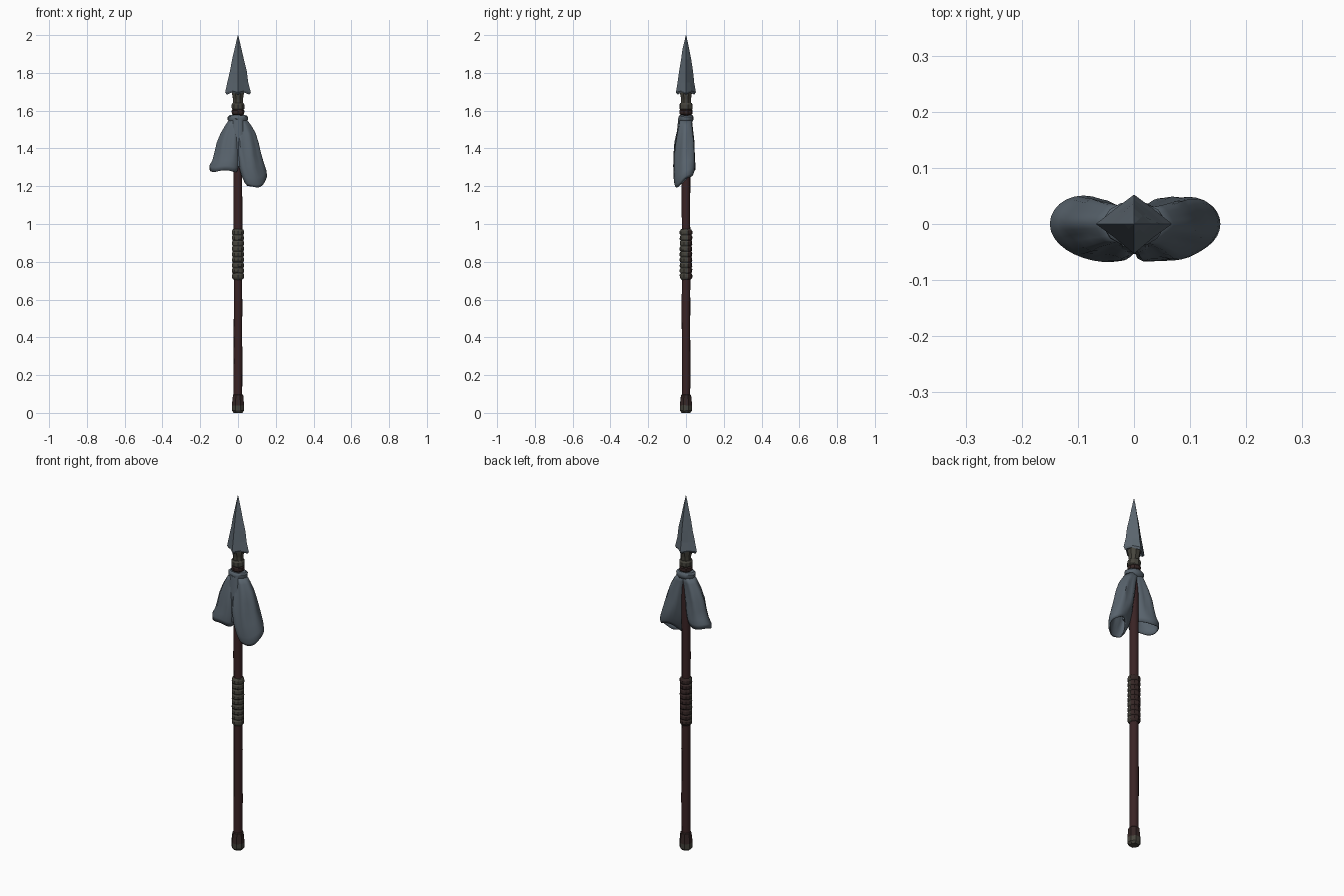
import bpy, bmesh, math, random
from mathutils import Vector

if "Cube" in bpy.data.objects:
    bpy.data.objects.remove(bpy.data.objects["Cube"])

random.seed(4)


def material(name, rgb):
    m = bpy.data.materials.new(name)
    m.diffuse_color = (*rgb, 1)
    m.use_nodes = True
    m.node_tree.nodes["Principled BSDF"].inputs["Base Color"].default_value = m.diffuse_color
    return m


STEEL = material("worn steel", (0.105, 0.132, 0.158))
CLOTH = material("grey blue cloth", (0.098, 0.125, 0.152))
WOOD = material("dark red wood", (0.042, 0.017, 0.018))
LEATHER = material("dark leather", (0.034, 0.019, 0.018))
CORD = material("olive cord", (0.060, 0.057, 0.045))


def loft(name, rings, mats, caps=True, smooth=None, rule=None):
    """Skin a stack of equal-length point rings."""
    bm = bmesh.new()
    vs = [[bm.verts.new(p) for p in ring] for ring in rings]
    n = len(vs[0])
    for a, b in zip(vs, vs[1:]):
        for i in range(n):
            j = (i + 1) % n
            bm.faces.new((a[i], a[j], b[j], b[i]))
    if caps:
        bm.faces.new(vs[0][::-1])
        bm.faces.new(vs[-1])
    bmesh.ops.recalc_face_normals(bm, faces=bm.faces[:])
    bm.normal_update()
    if rule:
        for f in bm.faces:
            f.material_index = rule(f.normal, f.calc_center_median())
    me = bpy.data.meshes.new(name)
    bm.to_mesh(me)
    bm.free()
    ob = bpy.data.objects.new(name, me)
    bpy.context.collection.objects.link(ob)
    for m in mats:
        me.materials.append(m)
    if smooth:
        bpy.ops.object.select_all(action='DESELECT')
        bpy.context.view_layer.objects.active = ob
        ob.select_set(True)
        bpy.ops.object.shade_smooth_by_angle(angle=math.radians(smooth))
    return ob


def circle(r, z, n, wobble=0.0, sy=1.0):
    pts = []
    for i in range(n):
        a = 2 * math.pi * (i + 0.5) / n
        k = r + random.uniform(-wobble, wobble)
        pts.append((k * math.cos(a), k * sy * math.sin(a),
                    z + random.uniform(-wobble, wobble)))
    return pts


def lathe(name, profile, n, mats, wobble=0.0, sy=1.0, **kw):
    return loft(name, [circle(r, z, n, wobble, sy) for r, z in profile], mats, **kw)


def front_cord(n, c):
    return 0 if n.y < 0.35 else 1


# Wooden shaft, slightly uneven
lathe("shaft", [(0.024, 0.05 + 1.55 * i / 12) for i in range(13)], 8, [WOOD],
      wobble=0.0012, smooth=50)

# Butt cap
lathe("butt_cap", [(0.024, 0), (0.034, 0.012), (0.035, 0.04), (0.031, 0.075), (0.029, 0.095),
                   (0.024, 0.098)], 8, [CORD, LEATHER], wobble=0.0008,
      rule=lambda n, c: 0 if c.z < 0.045 else 1)

# Wrapped hand grip made of ridged turns
turns = 9
grip = [(0.024, 0.705)]
for i in range(turns):
    z = 0.71 + 0.26 * i / turns
    grip += [(0.029, z), (0.033, z + 0.007), (0.033, z + 0.021)]
grip += [(0.029, 0.97), (0.024, 0.973)]
lathe("grip_wrap", grip, 10, [CORD, LEATHER], wobble=0.0008, rule=front_cord)

# Binding collar under the spear head
lathe("binding_collar", [(0.026, 1.575), (0.034, 1.582), (0.035, 1.60), (0.031, 1.605),
                         (0.035, 1.61), (0.035, 1.632), (0.03, 1.64)],
      10, [LEATHER, CORD], wobble=0.0006, rule=lambda n, c: 1 if c.z > 1.607 else 0)

# Socket that flares into the head
lathe("head_socket", [(0.027, 1.635), (0.028, 1.66), (0.033, 1.685), (0.034, 1.70)],
      8, [CORD], wobble=0.0008)


# Diamond-section spear head with nicked edges
def diamond(z, hx, hy, notch=0.0):
    pts = []
    for i in range(8):
        a = math.pi * i / 4
        k = 1.0 if i % 2 == 0 else 0.72
        lift = 0.0 if i % 2 == 0 else notch
        j = random.uniform(-0.0025, 0.0025) * min(1, hx / 0.03)
        pts.append(((hx + j) * k * math.cos(a), (hy + j) * k * math.sin(a), z + lift))
    return pts


head = [diamond(1.705, 0.03, 0.028), diamond(1.685, 0.058, 0.044, 0.012),
        diamond(1.697, 0.066, 0.051, 0.008), diamond(1.75, 0.056, 0.045),
        diamond(1.81, 0.044, 0.037), diamond(1.87, 0.031, 0.028),
        diamond(1.93, 0.018, 0.017), diamond(1.975, 0.007, 0.007),
        diamond(2.0, 0.0008, 0.0008)]
loft("spear_head", head, [STEEL])

# Rolled cloth tie at the top of the rag
lathe("cloth_tie", [(0.03, 1.535), (0.046, 1.54), (0.055, 1.553), (0.054, 1.568),
                    (0.045, 1.576), (0.026, 1.574)], 14, [CLOTH], wobble=0.002, sy=0.75,
      smooth=40)


# Hanging cloth lobes: rows of (z, inner x, outer x, half depth, front-to-back slope)
def cloth_lobe(name, side, rows, phase):
    rings, n = [], 28
    for k, (z, xi, xo, ry, slope) in enumerate(rows):
        ring = []
        t = k / (len(rows) - 1)
        for i in range(n):
            a = 2 * math.pi * i / n
            c, s = math.cos(a), math.sin(a)
            fold = 1 + 0.13 * math.sin(math.pi * min(1, t * 1.3)) * math.sin(6 * a + phase + 2.2 * t)
            x = (xi + xo) / 2 + (xo - xi) / 2 * c * (1 + (fold - 1) * 0.35)
            y = ry * s * fold
            # inner edge swings forward, leaving the shaft bare behind
            y -= 0.032 * ((1 - c) / 2) ** 2 * min(1, 2 * t)
            zz = z + slope * y + 0.006 * math.sin(3 * a + phase) * t
            ring.append((side * x, y, zz))
        rings.append(ring)
    ob = loft(name, rings, [CLOTH], caps=False, smooth=45)
    mod = ob.modifiers.new("thickness", 'SOLIDIFY')
    mod.thickness = 0.005
    return ob


cloth_lobe("cloth_lobe_left", -1, [
    (1.555, -0.02, 0.045, 0.032, 0), (1.52, -0.015, 0.068, 0.036, 0),
    (1.48, -0.012, 0.09, 0.041, 0), (1.43, -0.012, 0.110, 0.047, 0),
    (1.38, -0.012, 0.122, 0.050, 0.0), (1.335, -0.008, 0.135, 0.055, 0.05),
    (1.31, -0.003, 0.150, 0.057, 0.1), (1.285, 0.004, 0.150, 0.055, 0.1)], 0.4)
cloth_lobe("cloth_lobe_right", 1, [
    (1.555, -0.02, 0.045, 0.032, 0), (1.52, -0.015, 0.070, 0.036, 0),
    (1.48, -0.012, 0.092, 0.042, 0), (1.43, -0.010, 0.108, 0.048, 0.1),
    (1.38, -0.006, 0.120, 0.053, 0.25), (1.33, 0.002, 0.134, 0.056, 0.45),
    (1.28, 0.018, 0.150, 0.055, 0.6), (1.25, 0.034, 0.154, 0.050, 0.7),
    (1.235, 0.048, 0.148, 0.044, 0.75)], 2.0)


# Loose front pleat bridging the two lobes
pleat = []
for z, w, y in [(1.55, 0.025, -0.034), (1.47, 0.026, -0.042), (1.38, 0.034, -0.046),
                (1.30, 0.036, -0.046)]:
    pleat.append([(w * math.cos(a), y + 0.008 * math.sin(a), z + 0.012 * abs(math.cos(a)))
                  for a in (2 * math.pi * i / 10 for i in range(10))])
loft("cloth_front_pleat", pleat, [CLOTH], smooth=40)
